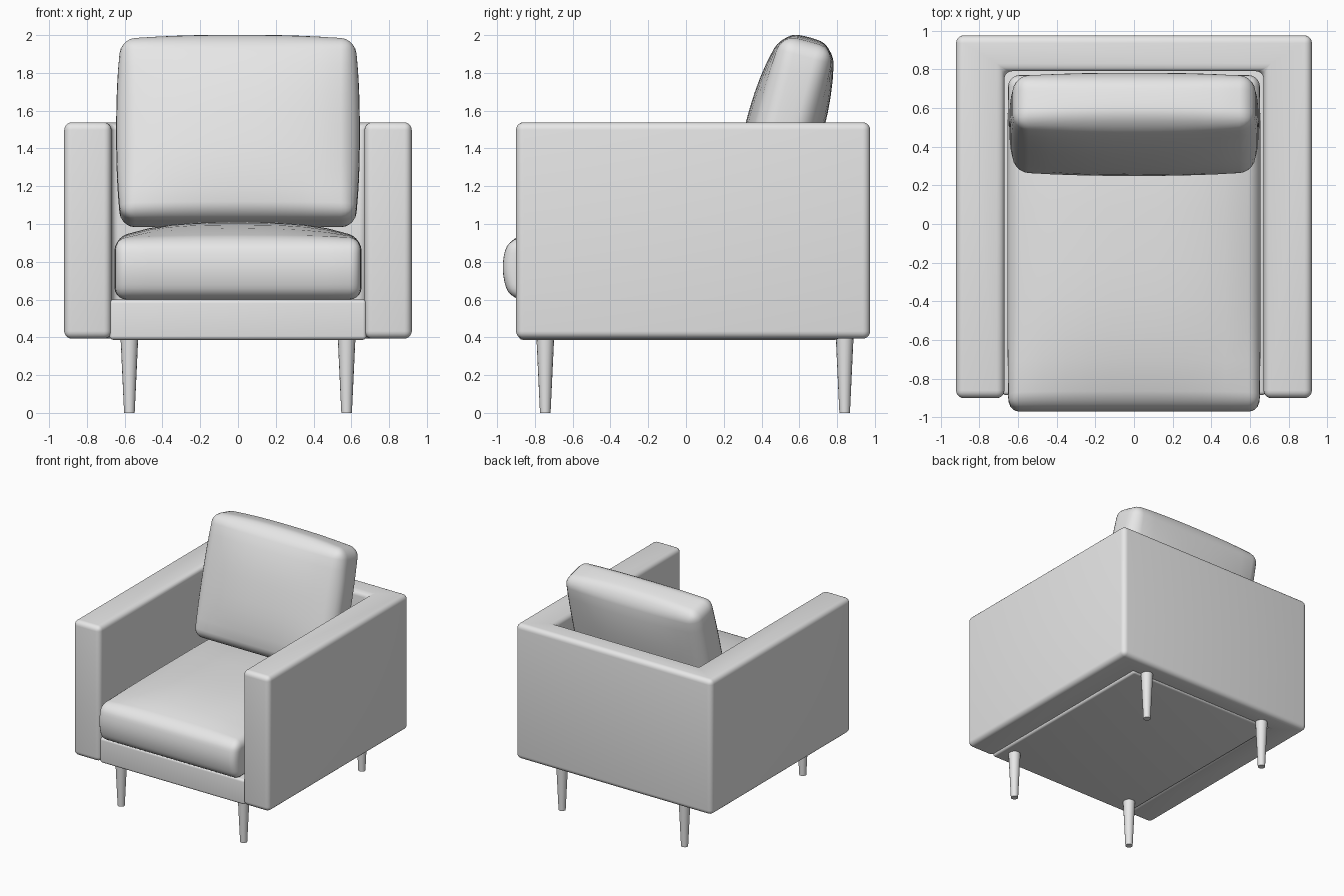
import bpy, bmesh, math
from mathutils import Vector, Matrix

if "Cube" in bpy.data.objects:
    bpy.data.objects.remove(bpy.data.objects["Cube"])

grey = bpy.data.materials.new("grey upholstery")
grey.diffuse_color = (0.8, 0.8, 0.8, 1)
grey.use_nodes = True
grey.node_tree.nodes["Principled BSDF"].inputs["Base Color"].default_value = grey.diffuse_color


def finish(bm, name, angle=40):
    """Turn a bmesh into a smooth-shaded named object."""
    bmesh.ops.recalc_face_normals(bm, faces=bm.faces)
    me = bpy.data.meshes.new(name)
    bm.to_mesh(me)
    bm.free()
    me.materials.append(grey)
    ob = bpy.data.objects.new(name, me)
    bpy.context.collection.objects.link(ob)
    bpy.ops.object.select_all(action='DESELECT')
    ob.select_set(True)
    bpy.context.view_layer.objects.active = ob
    bpy.ops.object.shade_smooth_by_angle(angle=math.radians(angle))
    return ob


def round_edges(bm, radius, segments=5):
    sharp = [e for e in bm.edges if e.calc_face_angle(0) > 0.5]
    bmesh.ops.bevel(bm, geom=sharp, offset=radius, segments=segments,
                    profile=0.5, affect='EDGES', clamp_overlap=True)


def rounded_box(lo, hi, radius, cuts=0):
    """Box with rounded edges, sliced into a grid so that it can be puffed."""
    lo, hi = Vector(lo), Vector(hi)
    bm = bmesh.new()
    bmesh.ops.create_cube(bm, size=1)
    for v in bm.verts:
        v.co = (lo + hi) / 2 + v.co * (hi - lo)
    round_edges(bm, radius)
    for axis in range(3):
        n = Vector([float(i == axis) for i in range(3)])
        a, b = lo[axis] + radius, hi[axis] - radius
        for k in range(1, cuts + 1):
            p = n * (a + (b - a) * k / (cuts + 1))
            bmesh.ops.bisect_plane(bm, geom=bm.verts[:] + bm.edges[:] + bm.faces[:],
                                   plane_co=p, plane_no=n, dist=1e-6)
    return bm


def puff(bm, lo, hi, neg, pos, power=2):
    """Swell each side of a box; neg and pos give the amount per axis."""
    lo, hi = Vector(lo), Vector(hi)
    mid, half = (lo + hi) / 2, (hi - lo) / 2
    for v in bm.verts:
        t = [max(-1, min(1, (v.co[i] - mid[i]) / half[i])) for i in range(3)]
        fall = [1 - abs(c) ** power for c in t]
        for i in range(3):
            j, k = (i + 1) % 3, (i + 2) % 3
            amount = pos[i] if t[i] > 0 else -neg[i]
            v.co[i] += amount * abs(t[i]) * fall[j] * fall[k]


# Arms and back: one U-shaped shell
outline = [(-0.92, -0.90), (-0.67, -0.90), (-0.67, 0.79), (0.67, 0.79),
           (0.67, -0.90), (0.92, -0.90), (0.92, 0.975), (-0.92, 0.975)]
bm = bmesh.new()
face = bm.faces.new([bm.verts.new((x, y, 0.393)) for x, y in outline])
top = bmesh.ops.extrude_face_region(bm, geom=[face])["geom"]
bmesh.ops.translate(bm, verts=[g for g in top if isinstance(g, bmesh.types.BMVert)],
                    vec=(0, 0, 1.145))
bmesh.ops.recalc_face_normals(bm, faces=bm.faces)
round_edges(bm, 0.04)
finish(bm, "arms_and_back")

# Seat base with front rail
finish(rounded_box((-0.68, -0.885, 0.387), (0.68, 0.81, 0.60), 0.02), "seat_base")

# Seat cushion: crowned top and rounded nose
lo, hi = (-0.65, -0.925, 0.60), (0.65, 0.77, 0.925)
bm = rounded_box(lo, hi, 0.06, 9)
puff(bm, lo, hi, (0.005, 0, 0), (0.005, 0, 0.085), 3)
for v in bm.verts:
    if v.co.y < -0.8:
        w = (v.co.z - 0.77) / 0.17
        v.co.y -= 0.045 * max(0, 1 - w * w) * min(1, (-0.8 - v.co.y) / 0.1)
finish(bm, "seat_cushion", 60)

# Back cushion: puffed pillow leaning backwards
lo, hi = (-0.62, -0.155, 0), (0.62, 0.13, 0.99)
bm = rounded_box(lo, hi, 0.075, 9)
puff(bm, lo, hi, (0.025, 0.065, 0), (0.025, 0.06, 0.03), 2.5)
bm.transform(Matrix.Translation((0, 0.40, 1.0)) @ Matrix.Rotation(math.radians(-15), 4, 'X'))
finish(bm, "back_cushion", 60)

# Four tapered legs
for side, sx in (("left", -1), ("right", 1)):
    for end, y in (("front", -0.745), ("rear", 0.84)):
        bm = bmesh.new()
        bmesh.ops.create_cone(bm, cap_ends=True, segments=16,
                              radius1=0.028, radius2=0.047, depth=0.40)
        bmesh.ops.translate(bm, verts=bm.verts, vec=(sx * 0.575, y, 0.20))
        finish(bm, f"{end}_{side}_leg")
